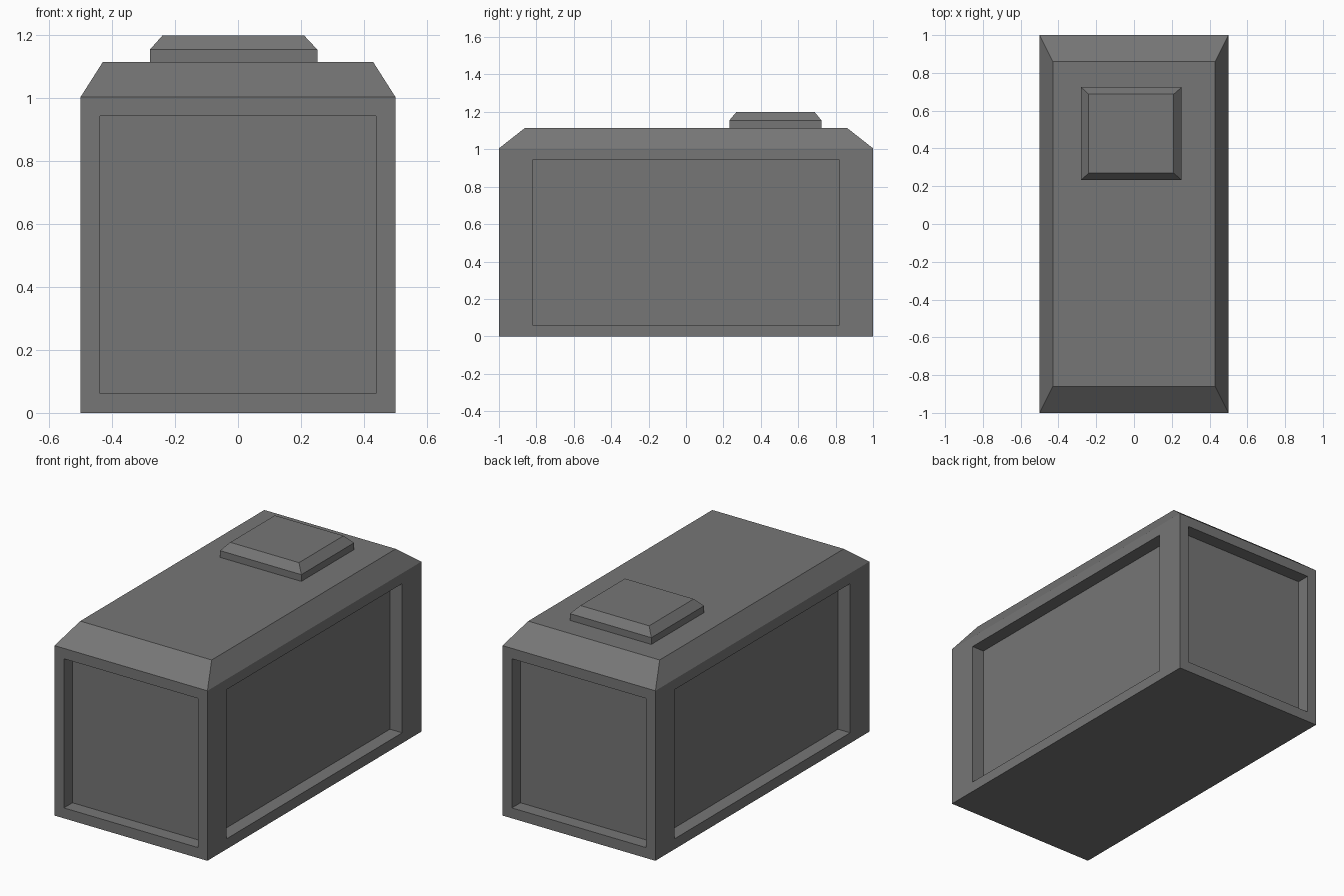
import bpy, bmesh
import math

if "Cube" in bpy.data.objects:
    bpy.data.objects.remove(bpy.data.objects["Cube"])

# One flat colour for the whole model
grey = bpy.data.materials.new("dark_grey")
grey.diffuse_color = (0.18, 0.18, 0.18, 1)
grey.use_nodes = True
grey.node_tree.nodes["Principled BSDF"].inputs["Base Color"].default_value = grey.diffuse_color


def stacked_block(rings):
    """Closed block lofted through rectangles (x0, x1, y0, y1, z)."""
    bm = bmesh.new()
    loops = [[bm.verts.new((x, y, z)) for x, y in
              ((x0, y0), (x1, y0), (x1, y1), (x0, y1))]
             for x0, x1, y0, y1, z in rings]
    for low, high in zip(loops, loops[1:]):
        for i in range(4):
            j = (i + 1) % 4
            bm.faces.new((low[i], low[j], high[j], high[i]))
    bm.faces.new(loops[0][::-1])
    bm.faces.new(loops[-1])
    bm.normal_update()
    return bm


def finish(bm, name):
    bmesh.ops.recalc_face_normals(bm, faces=bm.faces)
    mesh = bpy.data.meshes.new(name)
    bm.to_mesh(mesh)
    bm.free()
    mesh.materials.append(grey)
    obj = bpy.data.objects.new(name, mesh)
    bpy.context.collection.objects.link(obj)
    return obj


# Main body with a sloped top rim
body = stacked_block([(-0.5, 0.5, -1, 1, 0),
                      (-0.5, 0.5, -1, 1, 1.005),
                      (-0.43, 0.43, -0.86, 0.86, 1.115)])

# Recessed panel on each of the four upright sides
for side in [f for f in body.faces if abs(f.normal.z) < 0.01]:
    normal = side.normal.copy()
    bmesh.ops.inset_individual(body, faces=[side], thickness=0.087)
    if abs(normal.x) > 0.9:  # long sides have wider end margins
        for v in side.verts:
            v.co.y = math.copysign(0.82, v.co.y)
    panel = bmesh.ops.extrude_discrete_faces(body, faces=[side])["faces"][0]
    bmesh.ops.translate(body, verts=panel.verts, vec=normal * -0.08)
finish(body, "body")

# Small chamfered hatch on the roof
hatch = stacked_block([(-0.28, 0.252, 0.232, 0.724, 1.115),
                       (-0.28, 0.252, 0.232, 0.724, 1.155),
                       (-0.24, 0.21, 0.27, 0.687, 1.2)])
finish(hatch, "roof_hatch")
